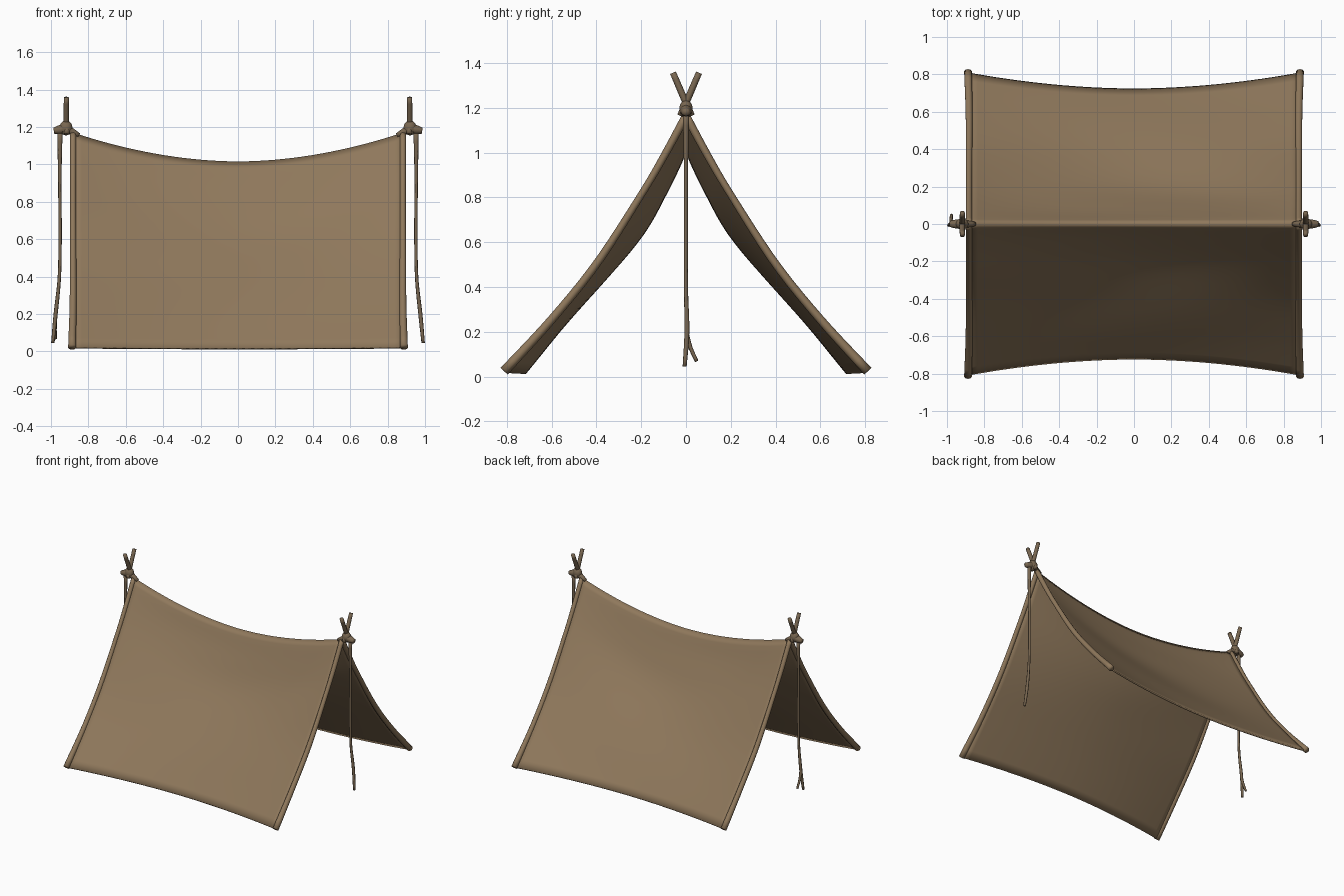
import bpy, bmesh, math
from mathutils import Vector

if "Cube" in bpy.data.objects:
    bpy.data.objects.remove(bpy.data.objects["Cube"])


def material(name, rgb):
    m = bpy.data.materials.new(name)
    m.diffuse_color = (*rgb, 1)
    m.use_nodes = True
    m.node_tree.nodes["Principled BSDF"].inputs["Base Color"].default_value = m.diffuse_color
    return m


CLOTH = material("tan canvas", (0.275, 0.188, 0.106))
WOOD = material("brown wood and rope", (0.19, 0.135, 0.082))

# (y, z) slope profiles at the tent ends and at the sagging middle
END = [(0, 1.165), (0.095, 0.99), (0.195, 0.82), (0.395, 0.51), (0.6, 0.255), (0.805, 0.02)]
MID = [(0, 1.01), (0.08, 0.83), (0.185, 0.655), (0.36, 0.445), (0.54, 0.23), (0.72, 0.015)]


def spline(pts, t):
    """Catmull-Rom point on a list of tuples, t in 0..1."""
    p = [Vector(q) for q in pts]
    p = [2 * p[0] - p[1]] + p + [2 * p[-1] - p[-2]]
    s = t * (len(pts) - 1)
    i = min(int(s), len(pts) - 2)
    f = s - i
    a, b, c, d = p[i:i + 4]
    return 0.5 * (2 * b + (c - a) * f + (2 * a - 5 * b + 4 * c - d) * f * f
                  + (3 * b - a - 3 * c + d) * f ** 3)


def finish(name, bm, mat):
    bmesh.ops.recalc_face_normals(bm, faces=bm.faces)
    me = bpy.data.meshes.new(name)
    bm.to_mesh(me)
    bm.free()
    ob = bpy.data.objects.new(name, me)
    bpy.context.collection.objects.link(ob)
    me.materials.append(mat)
    for f in me.polygons:
        f.use_smooth = True
    return ob


def tube(name, pts, radii, mat, steps=16, sides=10):
    """Round closed tube along a smooth path with varying radius."""
    bm = bmesh.new()
    path = [spline(pts, i / steps) for i in range(steps + 1)]
    rings = []
    for i, c in enumerate(path):
        d = (path[min(i + 1, steps)] - path[max(i - 1, 0)]).normalized()
        ref = Vector((1, 0, 0)) if abs(d.x) < 0.8 else Vector((0, 1, 0))
        u = d.cross(ref).normalized()
        v = d.cross(u)
        r = spline([(q, 0) for q in radii], i / steps).x
        rings.append([bm.verts.new(c + r * (u * math.cos(a) + v * math.sin(a)))
                      for a in (2 * math.pi * k / sides for k in range(sides))])
    for a, b in zip(rings, rings[1:]):
        for k in range(sides):
            bm.faces.new((a[k], a[(k + 1) % sides], b[(k + 1) % sides], b[k]))
    bm.faces.new(rings[0])
    bm.faces.new(rings[-1])
    return finish(name, bm, mat)


# Canvas sheet: both slopes in one grid, sagging toward the middle
NX, NT = 36, 24
bm = bmesh.new()
grid = []
for i in range(NX + 1):
    x = -0.885 + 1.77 * i / NX
    w = abs(x / 0.885) ** 1.9
    row = []
    for j in range(-NT, NT + 1):
        t = abs(j) / NT
        p = spline(MID, t).lerp(spline(END, t), w)
        ripple = 0.005 * math.sin(9 * t + 3 * x) * math.sin(math.pi * t) * (1 - w)
        row.append(bm.verts.new((x, math.copysign(p.x + ripple, j), p.y + ripple)))
    grid.append(row)
for a, b in zip(grid, grid[1:]):
    for j in range(2 * NT):
        bm.faces.new((a[j], b[j], b[j + 1], a[j + 1]))
sheet = finish("canvas_sheet", bm, CLOTH)
mod = sheet.modifiers.new("thickness", 'SOLIDIFY')
mod.thickness = 0.012
mod.offset = 0

for side, tag in ((-1, "left"), (1, "right")):
    for face, ftag in ((-1, "front"), (1, "back")):
        # Rolled hem along each sloping edge
        hem = [(side * 0.882, face * y, z) for y, z in END[:-1]]
        hem += [(side * 0.887, face * 0.812, 0.024)]
        tube(f"{ftag}_{tag}_hem", hem, [0.018, 0.017, 0.016, 0.018, 0.019, 0.022], CLOTH, 24)
        # Crossed pole tips above the ridge
        tube(f"{ftag}_{tag}_pole_tip",
             [(side * 0.915, -face * 0.025, 1.165), (side * 0.918, face * 0.008, 1.24),
              (side * 0.918, face * 0.058, 1.357)], [0.015, 0.015, 0.014], WOOD, 8)
    # Lashing knot around the pole crossing
    bm = bmesh.new()
    bmesh.ops.create_uvsphere(bm, u_segments=16, v_segments=10, radius=1)
    for v in bm.verts:
        v.co = Vector((side * 0.92 + v.co.x * 0.035, v.co.y * 0.03, 1.195 + v.co.z * 0.04))
    finish(f"{tag}_lashing_knot", bm, WOOD)
    tube(f"{tag}_ridge_toggle",
         [(side * 0.85, 0, 1.155), (side * 0.92, 0, 1.19), (side * 0.955, 0, 1.185),
          (side * 0.985, 0, 1.18)], [0.012, 0.024, 0.024, 0.016], WOOD, 10)
    # Hanging rope
    tube(f"{tag}_hanging_rope",
         [(side * 0.952, 0, 1.18), (side * 0.953, 0, 0.9), (side * 0.951, 0, 0.65),
          (side * 0.955, 0, 0.4), (side * 0.975, 0.004, 0.2), (side * 0.99, -0.006, 0.045)],
         [0.014, 0.009, 0.009, 0.009, 0.011, 0.009], WOOD, 24, 8)

# Frayed second strand at the end of the left rope
tube("left_rope_fork", [(-0.974, 0.002, 0.2), (-0.978, 0.02, 0.13), (-0.976, 0.048, 0.068)],
     [0.009, 0.009, 0.008], WOOD, 8, 8)
